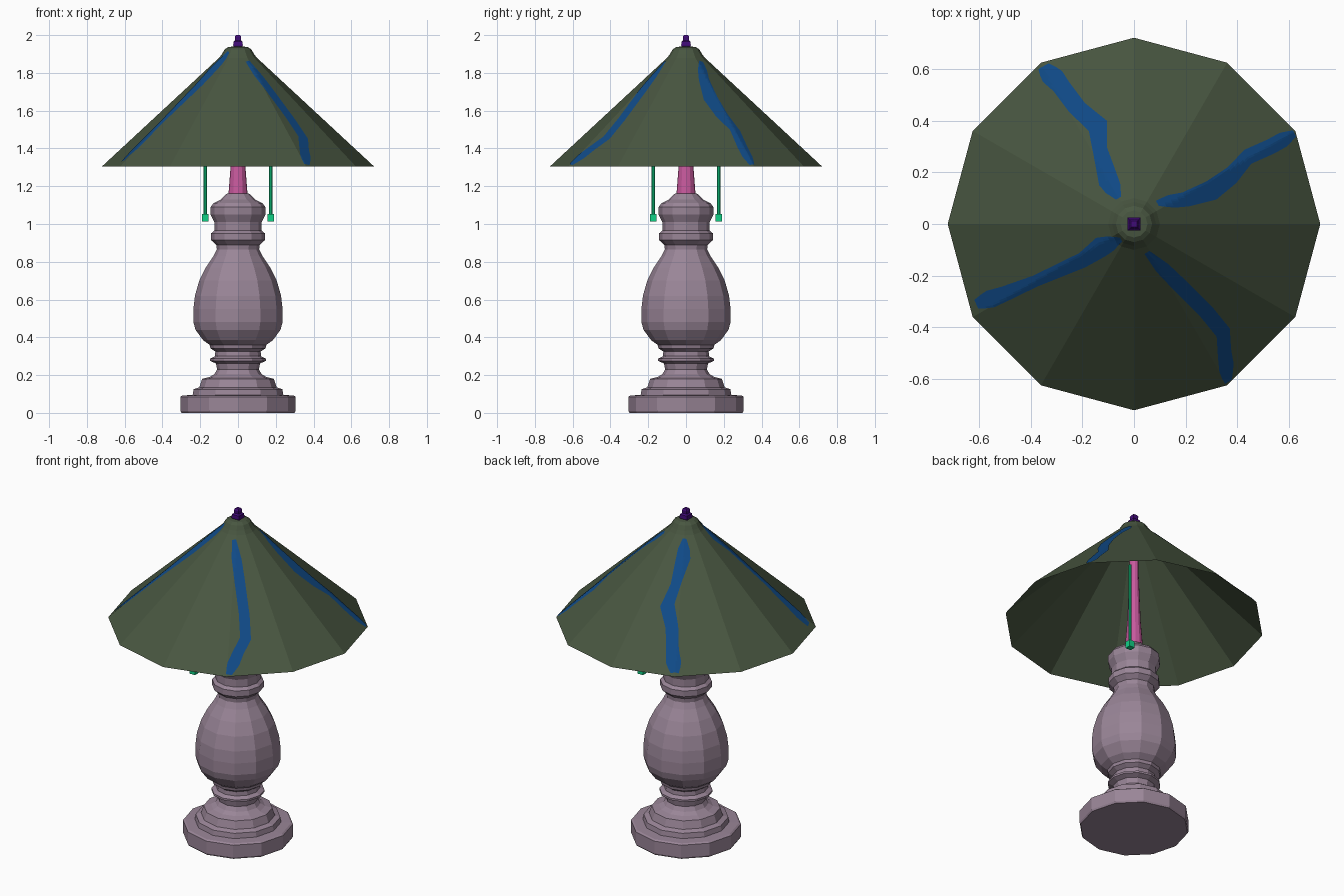
import bpy, bmesh
from math import sin, cos, pi, atan2, hypot
from mathutils import Vector

cube = bpy.data.objects.get("Cube")
if cube:
    bpy.data.objects.remove(cube)

SIDES = 12


def make_material(name, red, green, blue):
    colour = (red, green, blue, 1)
    material = bpy.data.materials.new(name)
    material.use_nodes = True
    material.diffuse_color = colour
    shader = next(n for n in material.node_tree.nodes if n.type == "BSDF_PRINCIPLED")
    shader.inputs["Base Color"].default_value = colour
    return material


mauve = make_material("dusty mauve", .32, .235, .31)
olive = make_material("dark olive", .065, .093, .052)
navy = make_material("deep blue", .005, .068, .24)
pink = make_material("rose pink", .58, .1, .34)
mint = make_material("mint green", .005, .64, .24)
violet = make_material("dark violet", .055, .003, .19)


def finish(name, bm, material, fix_normals=True):
    """Turn a bmesh into a flat shaded object."""
    if fix_normals:
        bmesh.ops.recalc_face_normals(bm, faces=bm.faces)
    mesh = bpy.data.meshes.new(name)
    bm.to_mesh(mesh)
    bm.free()
    mesh.materials.append(material)
    obj = bpy.data.objects.new(name, mesh)
    bpy.context.collection.objects.link(obj)
    return obj


def lathe(name, profile, material, sides=SIDES, turn=0.0, centre=(0, 0), bottom=True):
    """Spin a list of (radius, height) around a vertical axis."""
    bm = bmesh.new()
    rings = []
    for radius, height in profile:
        ring = []
        for i in range(sides):
            angle = turn + 2 * pi * i / sides
            ring.append(bm.verts.new((centre[0] + radius * cos(angle),
                                      centre[1] + radius * sin(angle), height)))
        rings.append(ring)
    for low, high in zip(rings, rings[1:]):
        for i in range(sides):
            j = (i + 1) % sides
            bm.faces.new((low[i], low[j], high[j], high[i]))
    bm.faces.new(rings[-1])
    if bottom:
        bm.faces.new(rings[0][::-1])
    return finish(name, bm, material, fix_normals=bottom)


# Turned base: plinth, stepped foot, collars, belly and neck
body_profile = [
    (.3, 0), (.305, .01), (.305, .085), (.295, .092), (.24, .095), (.235, .125),
    (.205, .135), (.19, .18), (.15, .19), (.125, .205), (.11, .23), (.117, .262),
    (.147, .275), (.147, .287), (.122, .3), (.12, .325), (.146, .342), (.15, .36),
    (.185, .385), (.225, .44), (.236, .48), (.236, .55), (.228, .62), (.205, .7),
    (.17, .77), (.13, .83), (.112, .865), (.115, .89), (.143, .915), (.143, .95),
    (.125, .965), (.125, 1.01), (.145, 1.05), (.145, 1.09), (.13, 1.11),
    (.09, 1.13), (.06, 1.16), (.04, 1.165)]
lathe("turned_base", body_profile, mauve)

# Tapered pole
lathe("pole", [(.052, 1.14), (.048, 1.19), (.038, 1.32), (.025, 1.65), (.022, 1.92)], pink)

# Twelve sided shade, open below
shade_profile = [(.72, 1.305), (.1, 1.88), (.085, 1.9), (.07, 1.925), (.052, 1.937), (.02, 1.94)]
lathe("shade", shade_profile, olive, bottom=False)

# Square finial
lathe("finial", [(.03, 1.935), (.036, 1.945), (.034, 1.965), (.022, 1.972),
                 (.024, 1.99), (.016, 2)], violet, sides=4, turn=pi / 4)


def shade_height(x, y):
    """Height of the faceted shade above a point."""
    half = pi / SIDES
    local = atan2(y, x) % (2 * half) - half
    radius = hypot(x, y) * cos(local) / cos(half)
    for (r0, z0), (r1, z1) in zip(shade_profile, shade_profile[1:]):
        if radius >= r1:
            return z0 + (z1 - z0) * (radius - r0) / (r1 - r0)
    return shade_profile[-1][1]


def painted_streak(name, path, widths, columns=8, steps=4):
    """Thin winding strip that hugs the shade."""
    points = [Vector(p) for p in path]
    overall = (points[-1] - points[0]).normalized()
    across = Vector((-overall.y, overall.x))
    bm = bmesh.new()
    rows = []
    count = (len(points) - 1) * steps
    for k in range(count + 1):
        i = min(k // steps, len(points) - 2)
        t = k / steps - i
        middle = points[i].lerp(points[i + 1], t)
        # Round off both ends
        end = min(1, .45 + .3 * min(k, count - k))
        width = end * (widths[i] * (1 - t) + widths[i + 1] * t)
        row = []
        for c in range(columns + 1):
            p = middle + across * width * (c / columns - .5)
            row.append(bm.verts.new((p.x, p.y, shade_height(p.x, p.y) + .004)))
        rows.append(row)
    for a, b in zip(rows, rows[1:]):
        for c in range(columns):
            bm.faces.new((a[c], b[c], b[c + 1], a[c + 1]))
    for face in bm.faces:
        face.normal_update()
        if face.normal.z < 0:
            face.normal_flip()
    return finish(name, bm, navy, fix_normals=False)


# Four painted streaks running down the shade
painted_streak("back_right_streak",
               [(-.06, .1), (-.1, .17), (-.13, .28), (-.14, .38), (-.22, .45), (-.28, .53), (-.35, .61)],
               [.05, .08, .06, .08, .07, .07, .1])
painted_streak("back_left_streak",
               [(.09, .08), (.2, .095), (.3, .13), (.38, .19), (.44, .26), (.53, .3), (.62, .35)],
               [.05, .06, .08, .07, .06, .06, .06])
painted_streak("front_right_streak",
               [(-.05, -.06), (-.13, -.09), (-.2, -.14), (-.38, -.22), (-.5, -.27), (-.61, -.31)],
               [.04, .08, .06, .045, .06, .08])
painted_streak("front_left_streak",
               [(.05, -.11), (.17, -.23), (.28, -.34), (.345, -.42), (.35, -.5), (.365, -.61)],
               [.05, .06, .06, .06, .06, .07])

# Two pull cords with square weights, on opposite sides
for side, label in ((1, "back_left"), (-1, "front_right")):
    spot = (side * .174, side * .174)
    lathe(label + "_cord", [(.009, 1.05), (.009, 1.54)], mint, sides=8, centre=spot)
    lathe(label + "_weight", [(.025, 1.012), (.025, 1.052)], mint, sides=4,
          turn=pi / 4, centre=spot)
